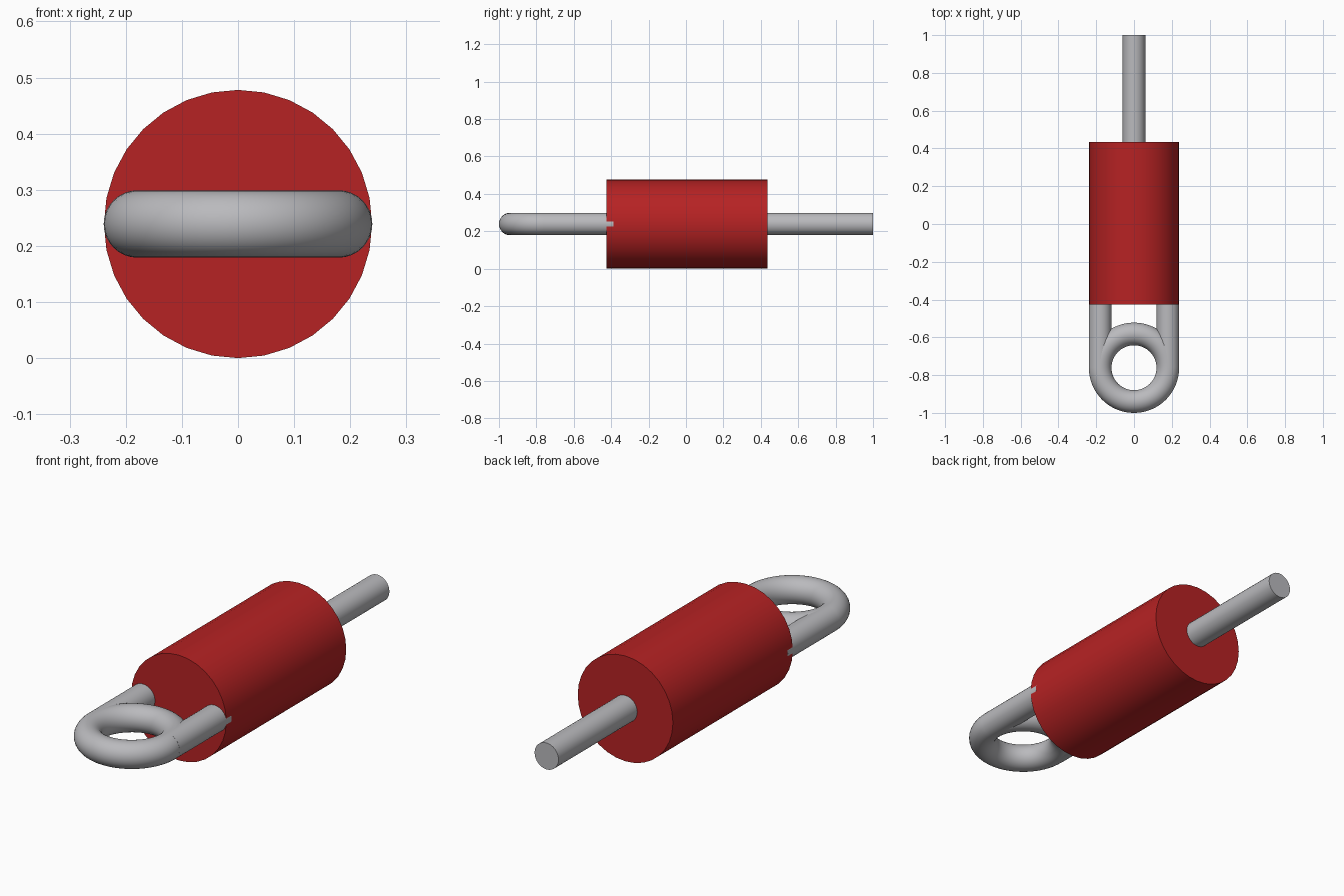
import bpy
import math

cube = bpy.data.objects.get("Cube")
if cube:
    bpy.data.objects.remove(cube, do_unlink=True)

BODY_R = 0.239      # body radius, also the height of the centre axis
ROD_R = 0.06        # thickness of all metal rods
RING_R = BODY_R - ROD_R
RING_Y = -1 + BODY_R


def material(name, rgb):
    mat = bpy.data.materials.new(name)
    mat.use_nodes = True
    mat.diffuse_color = (*rgb, 1)
    mat.node_tree.nodes["Principled BSDF"].inputs["Base Color"].default_value = (*rgb, 1)
    return mat


red = material("red", (0.47, 0.016, 0.017))
grey = material("grey metal", (0.49, 0.49, 0.51))


def finish(name, mat):
    obj = bpy.context.object
    obj.name = name
    obj.data.materials.append(mat)
    bpy.ops.object.transform_apply(location=False, rotation=True, scale=True)
    bpy.ops.object.shade_smooth_by_angle(angle=math.radians(35))


def rod(name, radius, x, y0, y1, mat):
    """Cylinder lying along y from y0 to y1."""
    bpy.ops.mesh.primitive_cylinder_add(
        vertices=32, radius=radius, depth=y1 - y0,
        location=(x, (y0 + y1) / 2, BODY_R), rotation=(math.pi / 2, 0, 0))
    finish(name, mat)


# Main body and rear shaft
rod("body", BODY_R, 0, -0.425, 0.435, red)
rod("rear_shaft", ROD_R, 0, 0.40, 1.0, grey)

# Ring at the front, tied to the body by two side rods
bpy.ops.mesh.primitive_torus_add(
    major_radius=RING_R, minor_radius=ROD_R, major_segments=64,
    minor_segments=32, location=(0, RING_Y, BODY_R))
finish("front_ring", grey)
for side, sign in (("left", 1), ("right", -1)):
    # The rod end barely breaks through the side of the body
    rod(side + "_ring_rod", ROD_R, sign * (RING_R + 0.0004), RING_Y, -0.388, grey)
